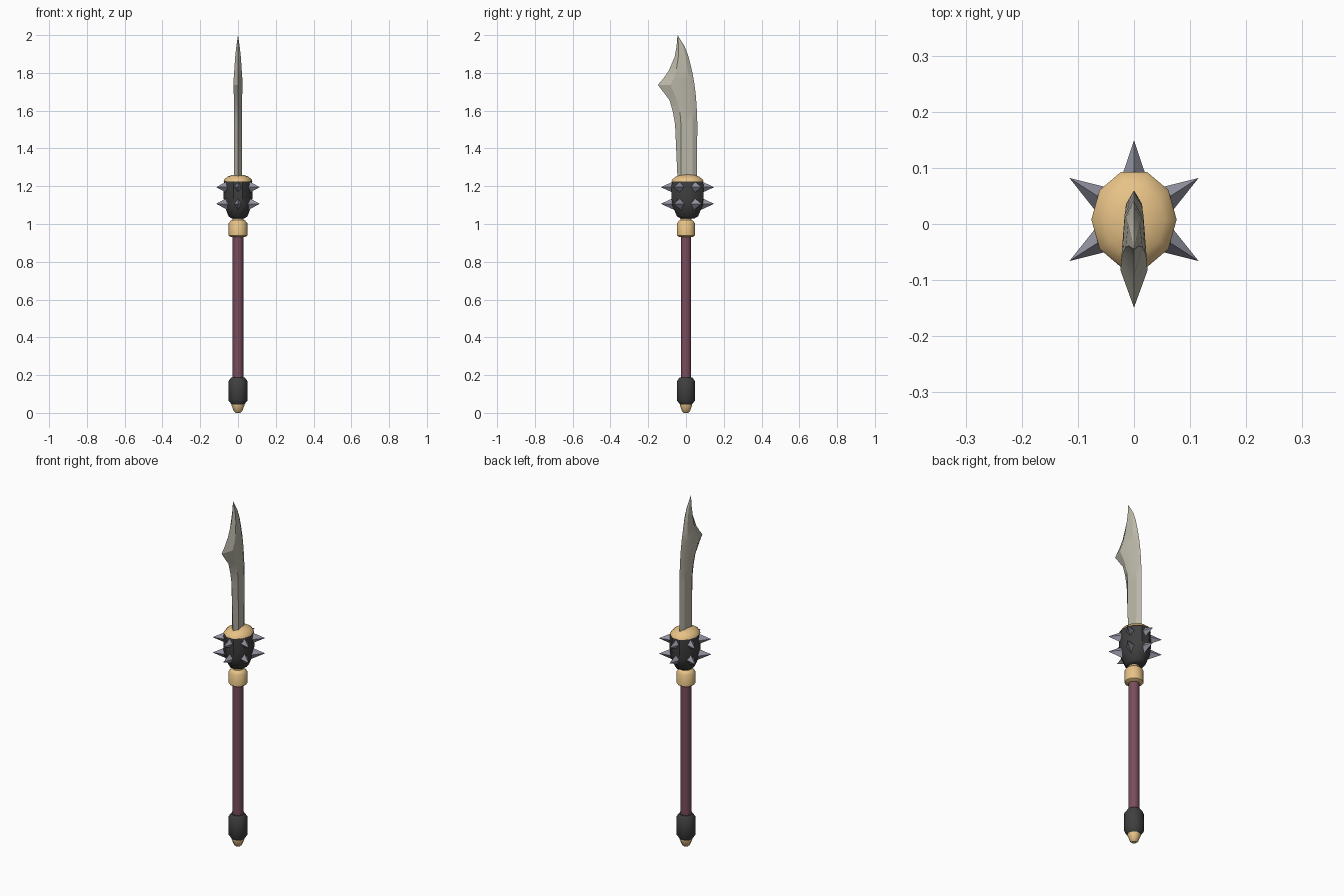
import bpy, bmesh, math
from mathutils import Vector, Matrix

if "Cube" in bpy.data.objects:
    bpy.data.objects.remove(bpy.data.objects["Cube"])


def material(name, rgb):
    m = bpy.data.materials.new(name)
    m.diffuse_color = (*rgb, 1)
    m.use_nodes = True
    m.node_tree.nodes["Principled BSDF"].inputs["Base Color"].default_value = m.diffuse_color
    return m


GOLD = material("gold", (0.80, 0.54, 0.24))
DARK = material("dark_iron", (0.05, 0.05, 0.05))
WINE = material("wine_grip", (0.19, 0.075, 0.105))
STEEL = material("spike_steel", (0.30, 0.30, 0.37))
BLADE = material("blade_steel", (0.50, 0.48, 0.40))


def finish(name, bm, mat, smooth=None):
    bmesh.ops.remove_doubles(bm, verts=bm.verts, dist=1e-5)
    bmesh.ops.recalc_face_normals(bm, faces=bm.faces)
    me = bpy.data.meshes.new(name)
    bm.to_mesh(me)
    bm.free()
    me.materials.append(mat)
    ob = bpy.data.objects.new(name, me)
    bpy.context.collection.objects.link(ob)
    if smooth:
        bpy.ops.object.select_all(action='DESELECT')
        ob.select_set(True)
        bpy.context.view_layer.objects.active = ob
        bpy.ops.object.shade_smooth_by_angle(angle=math.radians(smooth))
    return ob


def loft(bm, rings):
    """Skin closed rings of points and cap both ends."""
    vs = [[bm.verts.new(p) for p in r] for r in rings]
    n = len(vs[0])
    for a, b in zip(vs, vs[1:]):
        for i in range(n):
            j = (i + 1) % n
            bm.faces.new((a[i], a[j], b[j], b[i]))
    bm.faces.new(vs[0])
    bm.faces.new(vs[-1])


def lathe(name, profile, mat, sides=10, sy=1.0, cy=0.0, smooth=40):
    bm = bmesh.new()
    angs = [2 * math.pi * i / sides for i in range(sides)]
    loft(bm, [[(r * math.cos(a), cy + sy * r * math.sin(a), z) for a in angs]
              for r, z in profile])
    return finish(name, bm, mat, smooth)


# Handle, from the bottom up
lathe("pommel_tip", [(0.012, 0.0), (0.022, 0.008), (0.034, 0.04), (0.034, 0.055)], GOLD)
lathe("pommel_cap", [(0.034, 0.045), (0.05, 0.065), (0.05, 0.168), (0.036, 0.187)], DARK)
lathe("shaft", [(0.028, 0.17), (0.028, 0.95)], WINE)
lathe("collar", [(0.036, 0.93), (0.049, 0.938), (0.049, 1.005), (0.038, 1.018),
                 (0.03, 1.022), (0.03, 1.05)], GOLD)

# Oval spiked head and its gold dome
CY, SY = 0.008, 1.17
lathe("spiked_head", [(0.034, 1.03), (0.05, 1.04), (0.073, 1.10), (0.076, 1.14),
                      (0.076, 1.20), (0.073, 1.23)], DARK, sy=SY, cy=CY)
lathe("head_dome", [(0.076, 1.226), (0.073, 1.235), (0.055, 1.251), (0.03, 1.26),
                    (0.008, 1.262)], GOLD, sy=SY, cy=CY, smooth=45)

# Two rows of six four-sided spikes
bm = bmesh.new()
for z in (1.107, 1.195):
    for k in range(6):
        a = math.radians(30 + 60 * k)
        tip = Vector((0.133 * math.cos(a), CY + 0.141 * math.sin(a) +
                      0.008 * math.sin(a) * abs(math.cos(a)), z))
        out = (tip - Vector((0, CY, z))).normalized()
        side = Vector((-out.y, out.x, 0))
        base = tip - out * 0.074
        up = Vector((0, 0, 1))
        ring = [bm.verts.new(base + d) for d in
                (side * 0.025, up * 0.034, -side * 0.025, -up * 0.034)]
        point = bm.verts.new(tip)
        for i in range(4):
            bm.faces.new((ring[i], ring[(i + 1) % 4], point))
        bm.faces.new(ring)
finish("spikes", bm, STEEL)

# Hooked blade: z, cutting edge y, front crease y, spine y, half thickness
stations = [
    (1.240, -0.045, -0.025, 0.058, 0.020),
    (1.530, -0.058, -0.027, 0.060, 0.020),
    (1.595, -0.070, -0.032, 0.058, 0.020),
    (1.655, -0.087, -0.048, 0.054, 0.021),
    (1.700, -0.121, -0.066, 0.050, 0.023),
    (1.737, -0.149, -0.083, 0.045, 0.024),
    (1.770, -0.120, -0.066, 0.040, 0.023),
    (1.810, -0.092, -0.052, 0.032, 0.020),
    (1.885, -0.060, -0.041, 0.014, 0.015),
    (1.940, -0.050, -0.039, -0.007, 0.009),
    (2.000, -0.045, -0.0449, -0.0445, 0.0003),
]
bm = bmesh.new()
rings = []
for z, yf, yc, yb, t in stations:
    ys = yb - 0.28 * (yb - yc)
    s = 0.72 * t
    rings.append([(0, yf, z), (t, yc, z), (s, ys, z), (0, yb, z), (-s, ys, z), (-t, yc, z)])
loft(bm, rings)
finish("blade", bm, BLADE, smooth=25)
